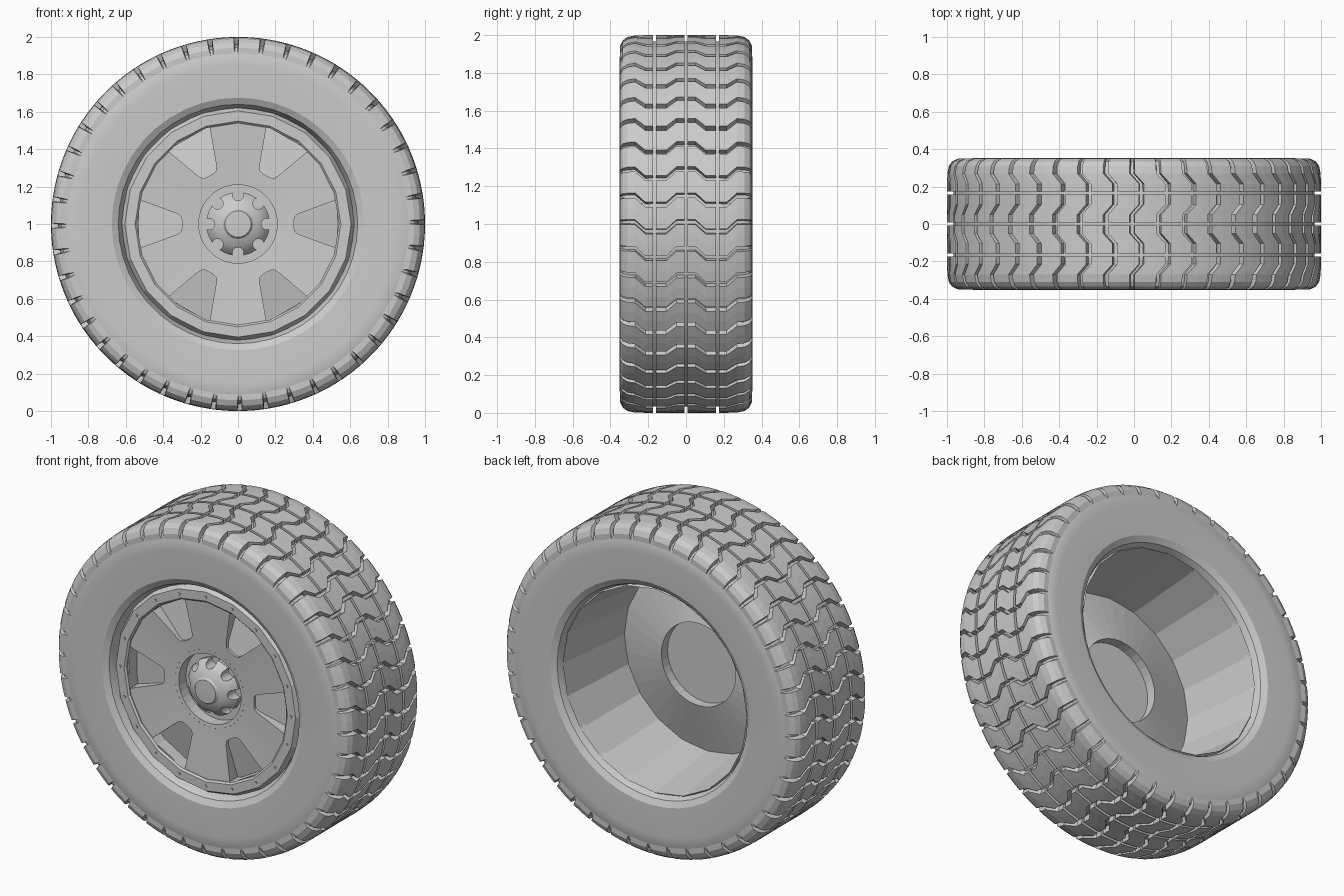
import bpy, bmesh, math
from math import sin, cos, pi, radians

cube = bpy.data.objects.get("Cube")
if cube:
    bpy.data.objects.remove(cube)

grey = bpy.data.materials.new("light grey")
grey.use_nodes = True
grey.diffuse_color = (0.6, 0.6, 0.6, 1)
grey.node_tree.nodes["Principled BSDF"].inputs["Base Color"].default_value = (0.6, 0.6, 0.6, 1)


def polar(r, a, y):
    """Point on the wheel: radius, clockwise angle from the top, depth."""
    return (r * sin(a), y, 1 + r * cos(a))


def finish(name, bm, smooth=None):
    bmesh.ops.remove_doubles(bm, verts=bm.verts, dist=1e-5)
    bmesh.ops.recalc_face_normals(bm, faces=bm.faces)
    mesh = bpy.data.meshes.new(name)
    bm.to_mesh(mesh)
    bm.free()
    mesh.materials.append(grey)
    ob = bpy.data.objects.new(name, mesh)
    bpy.context.collection.objects.link(ob)
    if smooth:
        bpy.ops.object.select_all(action='DESELECT')
        ob.select_set(True)
        bpy.context.view_layer.objects.active = ob
        bpy.ops.object.shade_smooth_by_angle(angle=radians(smooth))
    return ob


def skin(bm, rings, loop):
    """Join equal rings of points with quads; loop also joins last to first."""
    vs = [[bm.verts.new(p) for p in ring] for ring in rings]
    n = len(vs[0])
    for i in range(len(vs) if loop else len(vs) - 1):
        a, b = vs[i], vs[(i + 1) % len(vs)]
        for j in range(n):
            k = (j + 1) % n
            bm.faces.new((a[j], a[k], b[k], b[j]))
    if not loop:
        bm.faces.new(vs[0])
        bm.faces.new(vs[-1])


def lathe(name, profile, segments, smooth=None):
    """Turn a closed (radius, depth) profile round the axle."""
    bm = bmesh.new()
    rings = [[polar(r, 2 * pi * i / segments, y) for r, y in profile] for i in range(segments)]
    skin(bm, rings, True)
    bmesh.ops.remove_doubles(bm, verts=bm.verts, dist=1e-5)
    bmesh.ops.dissolve_degenerate(bm, edges=bm.edges, dist=1e-5)
    return finish(name, bm, smooth)


def cut(target, cutter):
    mod = target.modifiers.new("cut", 'BOOLEAN')
    mod.operation = 'DIFFERENCE'
    mod.solver = 'EXACT'
    mod.object = cutter
    cutter.hide_render = True
    cutter.hide_viewport = True


# Tyre carcass, symmetric front to back
half = [(0.615, -0.27), (0.64, -0.325), (0.675, -0.345), (0.85, -0.352),
        (0.91, -0.35), (0.945, -0.335), (0.96, -0.305), (0.966, -0.17)]
lathe("tyre", half + [(r, -y) for r, y in reversed(half)], 44, 25)

# Tread blocks: two zigzag rows on each side of the centre groove
COUNT = 44
STEP = 2 * pi / COUNT
GAP = 0.02
SHIFT = 0.05
inner_row = [(0.008, 0, 1.0), (0.05, 0, 1.0), (0.105, SHIFT, 1.0), (0.158, SHIFT, 1.0)]
outer_row = [(0.175, SHIFT, 1.0), (0.215, SHIFT, 1.0), (0.27, 0, 0.998),
             (0.31, 0, 0.99), (0.335, 0, 0.972), (0.349, 0, 0.942)]
for name, row in (("inner_tread", inner_row), ("outer_tread", outer_row)):
    bm = bmesh.new()
    for side in (-1, 1):
        for i in range(COUNT):
            rings = []
            for y, shift, top in row:
                a0 = i * STEP + shift
                a1 = a0 + STEP - GAP
                low = min(0.95, top - 0.03)
                rings.append([polar(low, a0 - 0.003, side * y), polar(top, a0 + 0.003, side * y),
                              polar(top, (a0 + a1) / 2, side * y),
                              polar(top, a1 - 0.003, side * y), polar(low, a1 + 0.003, side * y)])
            skin(bm, rings, False)
    finish(name, bm)

# Rim barrel with its front flange
lathe("rim", [(0.54, -0.21), (0.54, -0.30), (0.55, -0.31), (0.605, -0.31), (0.63, -0.27),
              (0.64, 0.27), (0.62, 0.30), (0.56, -0.21)], 20)

# Spoke disc with a hub well in front and a socket behind
disc = lathe("spoke_disc", [(0, -0.20), (0.21, -0.20), (0.21, -0.27), (0.55, -0.295),
                            (0.57, -0.21), (0.25, -0.12), (0.25, -0.18), (0, -0.18)], 36)

# Six tapered pockets between the spokes, deeper toward the rim
pocket = [(0.53, -0.13), (0.53, 0.13), (0.325, 0.055), (0.305, 0.04),
          (0.30, 0.02), (0.30, -0.02), (0.305, -0.04), (0.325, -0.055)]
bm = bmesh.new()
for k in range(6):
    a = pi / 2 + k * pi / 3
    rings = []
    for front in (True, False):
        ring = []
        for r, w in pocket:
            y = -0.4 if front else -0.262 + (r - 0.30) * 0.2
            ring.append((r * sin(a) + w * cos(a), y, 1 + r * cos(a) - w * sin(a)))
        rings.append(ring)
    skin(bm, rings, False)
cut(disc, finish("pocket_cutter", bm))

# Hub cap: domed, with eight scalloped notches
cap = lathe("hub_cap", [(0, -0.19), (0.165, -0.19), (0.17, -0.235), (0.15, -0.265), (0.115, -0.29),
                        (0.08, -0.303), (0.07, -0.315), (0, -0.318)], 32, 25)


def studs(name, count, radius, size, y0, y1, sides):
    """Ring of small cylinders parallel to the axle."""
    bm = bmesh.new()
    for i in range(count):
        cx, _, cz = polar(radius, 2 * pi * i / count, 0)
        rings = [[(cx + size * cos(2 * pi * j / sides), y, cz + size * sin(2 * pi * j / sides))
                  for j in range(sides)] for y in (y0, y1)]
        skin(bm, rings, False)
    return finish(name, bm)


cut(cap, studs("notch_cutter", 8, 0.155, 0.03, -0.4, -0.205, 16))
studs("flange_bolts", 20, 0.575, 0.008, -0.316, -0.30, 6)
studs("hub_rivets", 40, 0.232, 0.003, -0.274, -0.26, 6)
